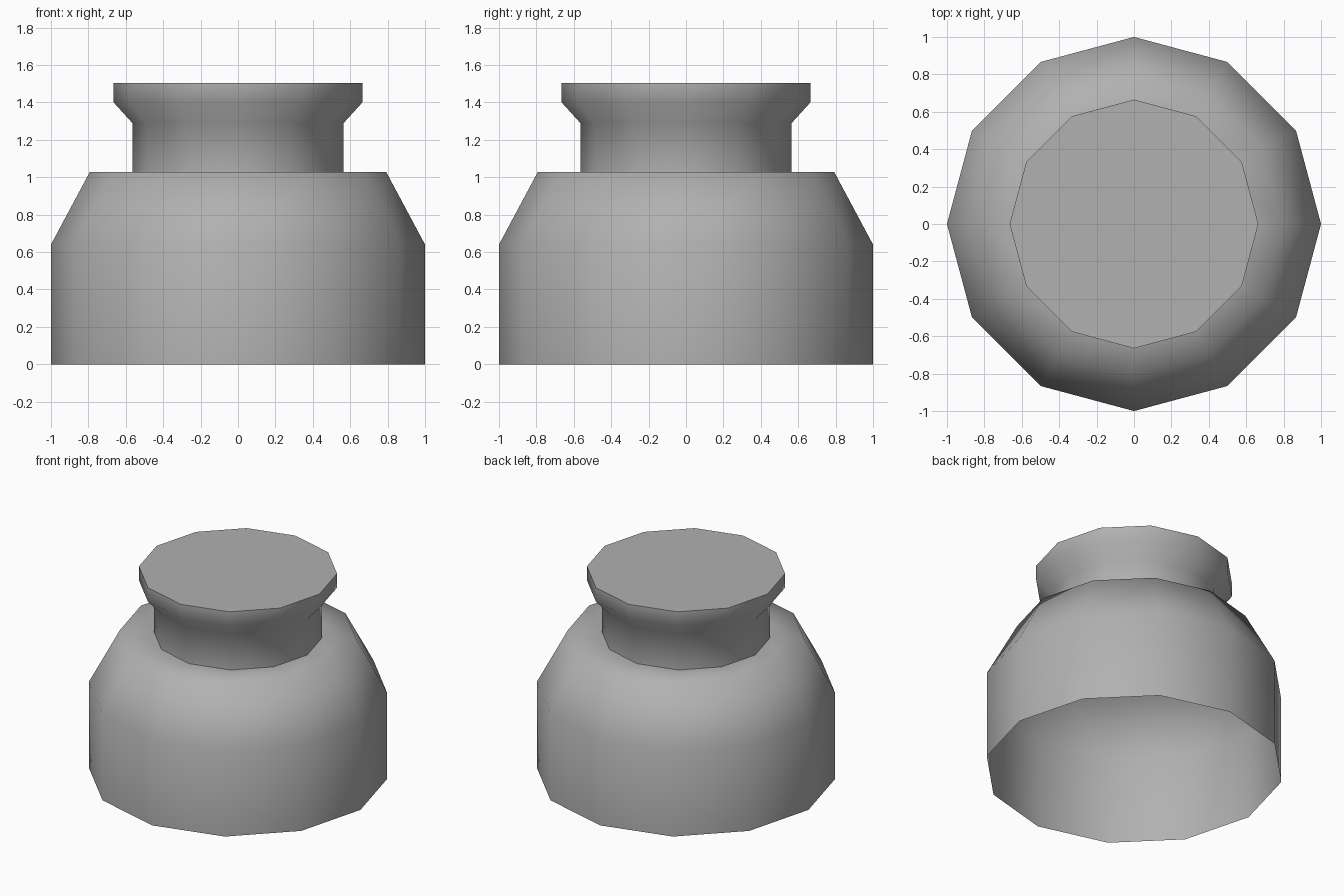
import bpy, bmesh
from math import cos, sin, pi

if "Cube" in bpy.data.objects:
    bpy.data.objects.remove(bpy.data.objects["Cube"])

SIDES = 12
# Outer profile (radius, height), from open base to rim
PROFILE = [(1.0, 0.0), (1.0, 0.64), (0.793, 1.027), (0.565, 1.027),
           (0.565, 1.29), (0.665, 1.40), (0.665, 1.503)]
NECK_BASE, RIM = 3, 6

bm = bmesh.new()
rings = [[bm.verts.new((r * cos(2 * pi * i / SIDES), r * sin(2 * pi * i / SIDES), z))
          for i in range(SIDES)] for r, z in PROFILE]

# Walls, shoulder, neck and flared rim
for lower, upper in zip(rings, rings[1:]):
    for i in range(SIDES):
        j = (i + 1) % SIDES
        bm.faces.new((lower[i], lower[j], upper[j], upper[i]))

# Flat closed top; the base stays open
bm.faces.new(rings[RIM])

# Smooth shading with hard creases at the neck base and rim
for f in bm.faces:
    f.smooth = True
for k in (NECK_BASE, RIM):
    for i in range(SIDES):
        bm.edges.get((rings[k][i], rings[k][(i + 1) % SIDES])).smooth = False

mesh = bpy.data.meshes.new("jar")
bm.to_mesh(mesh)
bm.free()
jar = bpy.data.objects.new("jar", mesh)
bpy.context.collection.objects.link(jar)

# Dark grey finish
grey = bpy.data.materials.new("dark_grey")
grey.diffuse_color = (0.44, 0.44, 0.44, 1.0)
grey.use_nodes = True
grey.node_tree.nodes["Principled BSDF"].inputs["Base Color"].default_value = grey.diffuse_color
mesh.materials.append(grey)
